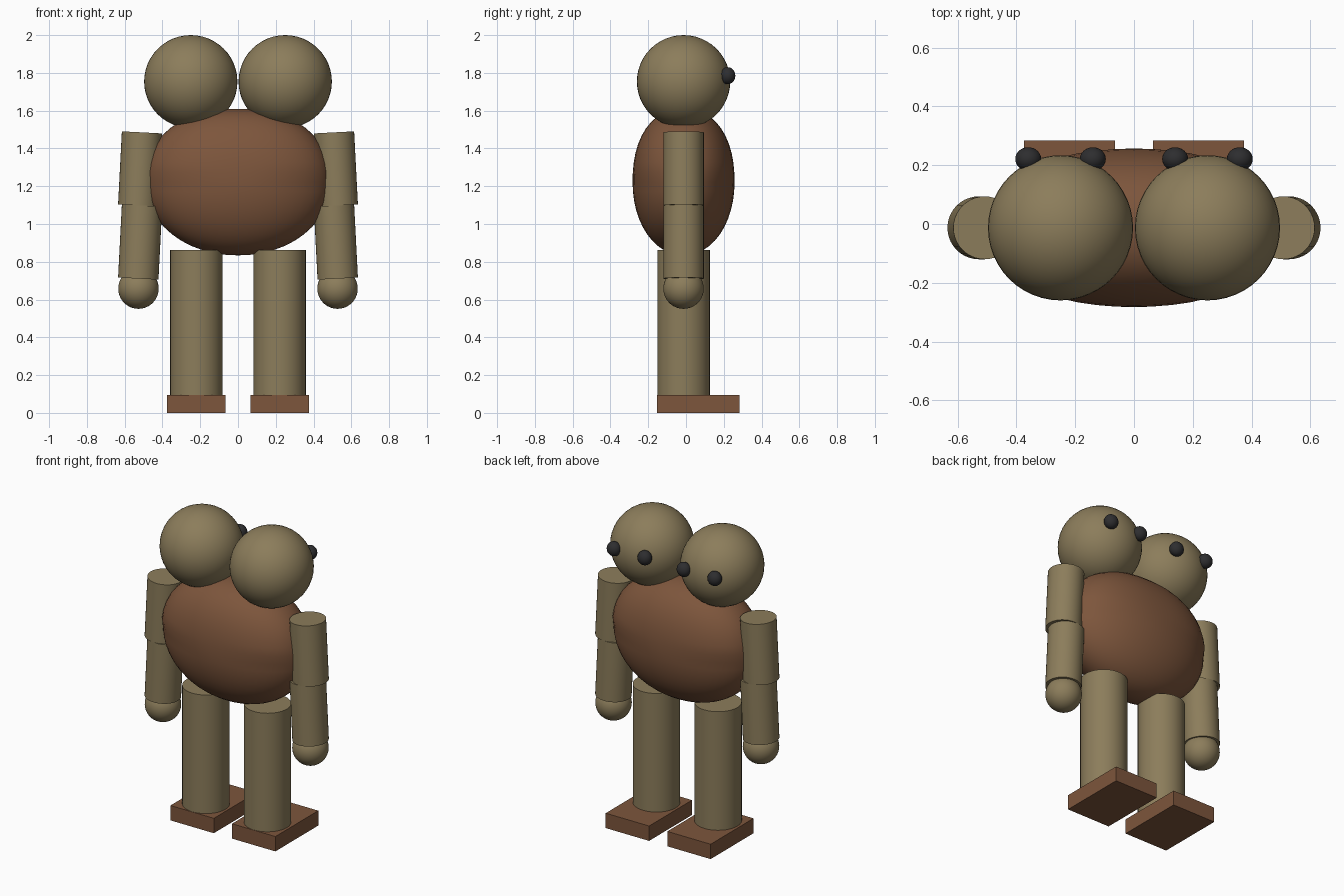
import bpy
import math
from mathutils import Vector

if "Cube" in bpy.data.objects:
    bpy.data.objects.remove(bpy.data.objects["Cube"])


def material(name, rgb):
    m = bpy.data.materials.new(name)
    m.diffuse_color = (*rgb, 1)
    m.use_nodes = True
    m.node_tree.nodes["Principled BSDF"].inputs["Base Color"].default_value = m.diffuse_color
    return m


KHAKI = material("khaki", (0.262, 0.205, 0.105))
BROWN = material("brown", (0.205, 0.092, 0.045))
BLACK = material("near_black", (0.027, 0.027, 0.029))
MID_Y = -0.013


def finish(name, mat, smooth=True):
    ob = bpy.context.object
    ob.name = name
    ob.data.materials.append(mat)
    if smooth:
        bpy.ops.object.shade_smooth_by_angle(angle=math.radians(40))
    return ob


def ball(name, centre, radii, mat):
    bpy.ops.mesh.primitive_uv_sphere_add(segments=48, ring_count=24, location=centre)
    bpy.context.object.scale = radii
    bpy.ops.object.transform_apply(location=False, rotation=False, scale=True)
    return finish(name, mat)


def tube(name, top, bottom, radius, mat):
    top, bottom = Vector(top), Vector(bottom)
    axis = top - bottom
    bpy.ops.mesh.primitive_cylinder_add(vertices=40, radius=radius, depth=axis.length,
                                        location=(top + bottom) / 2)
    bpy.context.object.rotation_euler = axis.to_track_quat('Z', 'Y').to_euler()
    return finish(name, mat)


# torso: ellipsoid, a little squarer around the shoulders
torso = ball("torso", (0, MID_Y, 1.222), (1, 1, 1), BROWN)
for v in torso.data.vertices:
    n = 2.25 if v.co.z > 0 else 2.05
    k = sum(abs(c) ** n for c in v.co) ** (-1 / n)
    v.co = Vector((v.co.x * 0.49, v.co.y * 0.27, v.co.z * 0.388)) * k

for side, s in (("left", -1), ("right", 1)):
    # head with two eyes
    ball(side + "_head", (s * 0.25, MID_Y, 1.754), (0.247, 0.247, 0.246), KHAKI)
    for label, x in (("inner", 0.14), ("outer", 0.36)):
        ball(f"{side}_{label}_eye", (s * x, 0.221, 1.785), (0.044, 0.04, 0.045), BLACK)

    # two-piece arm and round hand
    for part, z in (("upper_arm", 1.485), ("forearm", 1.098)):
        tube(f"{side}_{part}", (s * 0.508, MID_Y, z), (s * 0.528, MID_Y, z - 0.387),
             0.107, KHAKI)
    ball(side + "_hand", (s * 0.527, MID_Y, 0.658), (0.107, 0.107, 0.107), KHAKI)

    # two-piece leg and flat foot
    for part, top, bottom in (("thigh", 0.862, 0.473), ("shin", 0.473, 0.085)):
        tube(f"{side}_{part}", (s * 0.22, MID_Y, top), (s * 0.22, MID_Y, bottom),
             0.139, KHAKI)
    bpy.ops.mesh.primitive_cube_add(size=1, location=(s * 0.22, 0.065, 0.048))
    bpy.context.object.scale = (0.31, 0.438, 0.096)
    bpy.ops.object.transform_apply(location=False, rotation=False, scale=True)
    finish(side + "_foot", BROWN, smooth=False)
